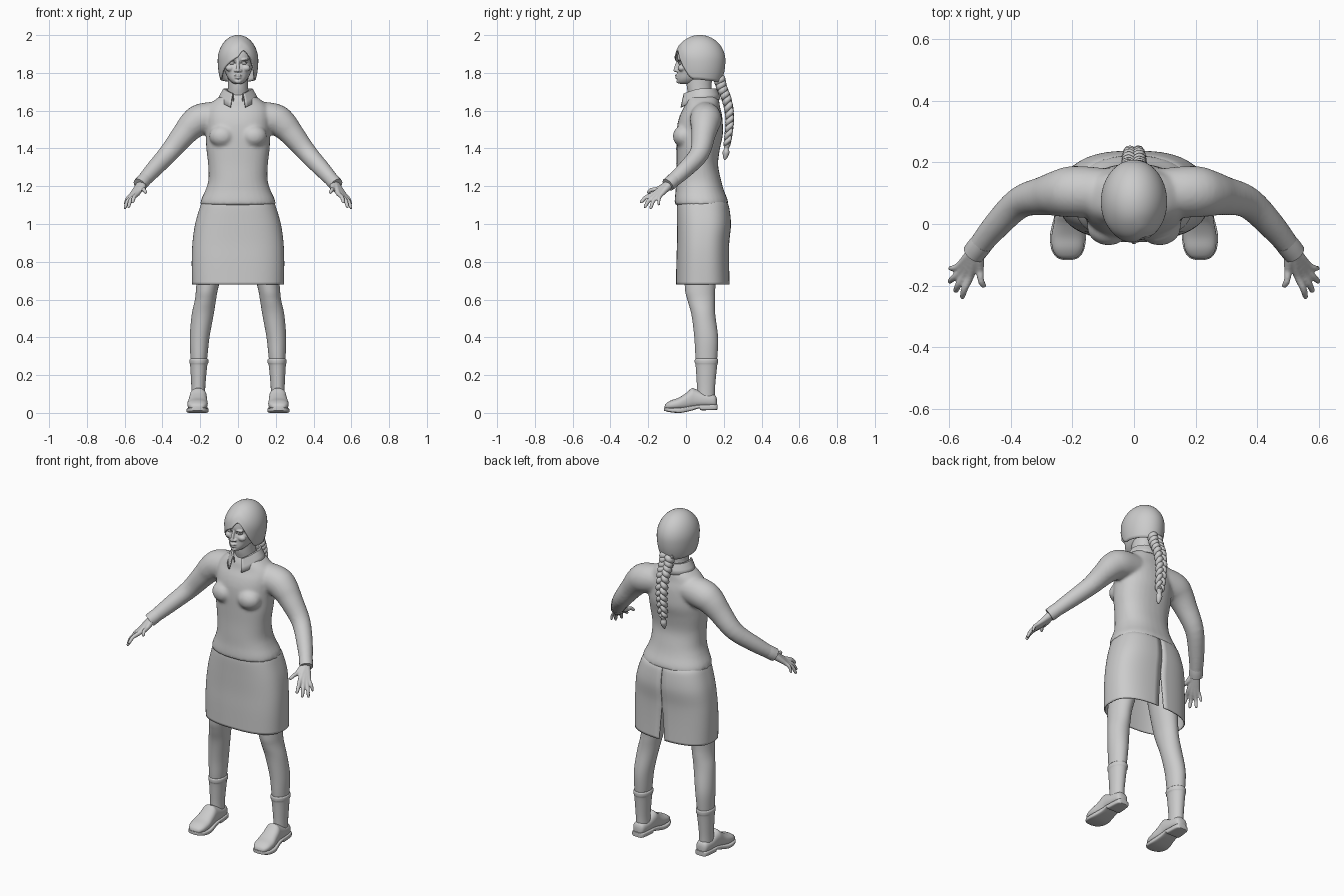
import bpy, bmesh, math
from mathutils import Vector, Matrix

cube = bpy.data.objects.get("Cube")
if cube:
    bpy.data.objects.remove(cube)

grey = bpy.data.materials.new("clay_grey")
grey.use_nodes = True
colour = (0.6, 0.6, 0.6, 1)
grey.diffuse_color = colour
grey.node_tree.nodes["Principled BSDF"].inputs["Base Color"].default_value = colour


# --- helpers ---
def spline(keys, steps=4):
    """Smooth interpolation through tuples of numbers."""
    out, last = [], len(keys) - 1
    for i in range(last):
        a, b, c, d = (Vector(keys[min(max(i + k, 0), last)]) for k in (-1, 0, 1, 2))
        for s in range(steps):
            t = s / steps
            out.append(b + (c - a) * t / 2 + (2 * a - 5 * b + 4 * c - d) * t * t / 2
                       + (3 * b - a - 3 * c + d) * t ** 3 / 2)
    return out + [Vector(keys[-1])]


def spow(v, n):
    return math.copysign(abs(v) ** (2 / n), v)


def oval(n=2.0, count=32, start=0.0, end=math.tau, closed=True):
    span = count if closed else count - 1
    angles = [start + (end - start) * i / span for i in range(count)]
    return [(spow(math.cos(a), n), spow(math.sin(a), n)) for a in angles]


def loft(bm, rings, closed=True, cap=True):
    rows = [[bm.verts.new(p) for p in ring] for ring in rings]
    n = len(rows[0])
    for a, b in zip(rows, rows[1:]):
        for i in range(n if closed else n - 1):
            j = (i + 1) % n
            bm.faces.new((a[i], a[j], b[j], b[i]))
    if closed and cap:
        bm.faces.new(rows[0])
        bm.faces.new(rows[-1])


def upright(bm, keys, n=2.0, count=32):
    """Loft upward from (z, half width, front y, back y)."""
    loft(bm, [[(w * c, (f + b) / 2 + (b - f) / 2 * s, z) for c, s in oval(n, count)]
              for z, w, f, b in spline(keys)])


def column(bm, keys):
    """Loft upward from (z, centre x, centre y, radius x, radius y)."""
    loft(bm, [[(x + rx * c, y + ry * s, z) for c, s in oval()]
              for z, x, y, rx, ry in spline(keys)])


def tube(bm, keys, side=1, count=16):
    """Loft along a path of (x, y, z, radius)."""
    pts = spline(keys)
    rings = []
    for i, p in enumerate(pts):
        d = (pts[min(i + 1, len(pts) - 1)] - pts[max(i - 1, 0)]).to_3d().normalized()
        u = d.cross(Vector((0, 1, 0.3))).normalized()
        v = d.cross(u)
        ring = [p.to_3d() + (u * c + v * s) * p[3] for c, s in oval(2, count)]
        rings.append([(q.x * side, q.y, q.z) for q in ring])
    loft(bm, rings)


def ball(bm, centre, radii):
    m = Matrix.Translation(centre) @ Matrix.Diagonal((*radii, 1))
    bmesh.ops.create_uvsphere(bm, u_segments=24, v_segments=14, radius=1, matrix=m)


def finish(bm, name, voxel=0, smooth=0, mirror=False, thick=0):
    bmesh.ops.recalc_face_normals(bm, faces=bm.faces)
    me = bpy.data.meshes.new(name)
    bm.to_mesh(me)
    bm.free()
    me.materials.append(grey)
    me.shade_smooth()
    me.set_sharp_from_angle(angle=math.radians(45))
    ob = bpy.data.objects.new(name, me)
    bpy.context.collection.objects.link(ob)
    if mirror:
        ob.modifiers.new("mirror", "MIRROR").use_mirror_merge = False
    if voxel:
        m = ob.modifiers.new("blend", "REMESH")
        m.mode, m.voxel_size, m.use_smooth_shade = "VOXEL", voxel, True
    if smooth:
        m = ob.modifiers.new("soften", "SMOOTH")
        m.factor, m.iterations = 0.5, smooth
    if thick:
        m = ob.modifiers.new("thickness", "SOLIDIFY")
        m.thickness, m.offset = thick, 0
    return ob


# --- jacket: torso, sleeves and bust blended together ---
bm = bmesh.new()
upright(bm, [(1.10, .2, -.06, .225), (1.13, .195, -.06, .22), (1.18, .172, -.055, .2),
             (1.235, .157, -.053, .185), (1.315, .158, -.05, .17), (1.4, .168, -.05, .18),
             (1.47, .17, -.05, .195), (1.53, .17, -.045, .195), (1.58, .17, -.03, .19),
             (1.62, .16, -.01, .18), (1.655, .125, 0, .175), (1.685, .08, .015, .165),
             (1.695, .07, .02, .155)], 2.3)
for side in (1, -1):
    tube(bm, [(.08, .1, 1.57, .08), (.19, .105, 1.555, .084), (.24, .1, 1.525, .077),
              (.29, .092, 1.47, .064), (.37, .07, 1.372, .052), (.45, -.008, 1.285, .044),
              (.515, -.088, 1.213, .035)], side, 24)
    ball(bm, (.083 * side, -.01, 1.465), (.07, .06, .06))
jacket = finish(bm, "jacket", voxel=.009, smooth=6)

# --- front placket and cuffs ---
bm = bmesh.new()
loft(bm, [[(x + .012 * (z - 1.1), -.08, z) for x in (-.004, .004)]
          for z in (1.11 + .013 * i for i in range(39))], closed=False)
placket = finish(bm, "placket")
wrap = placket.modifiers.new("lie_on_jacket", "SHRINKWRAP")
wrap.target, wrap.offset = jacket, .002

bm = bmesh.new()
tube(bm, [(.492, -.06, 1.239, .037), (.506, -.077, 1.223, .038), (.521, -.096, 1.207, .037)])
finish(bm, "cuff", mirror=True)

# --- folded collar, open at the front ---
bm = bmesh.new()
arc = oval(2, 41, math.radians(-68), math.radians(248), closed=False)
rows = []
for w, d, z, drop in ((.06, .062, 1.675, .05), (.068, .07, 1.715, .03), (.076, .077, 1.715, .03),
                      (.093, .088, 1.685, .045), (.105, .095, 1.66, .05)):
    rows.append([(w * c, .085 + d * s - .03 * max(0, -s) ** 3, z - drop * max(0, -s) ** 2)
                 for c, s in arc])
loft(bm, rows, closed=False)
finish(bm, "collar", thick=.005)

# --- skirt with a slit at the back ---
bm = bmesh.new()
rows = []
for z, w, f, b in spline([(1.12, .185, -.04, .21), (1.09, .198, -.045, .225), (1.0, .224, -.045, .235),
                          (.9, .238, -.045, .226), (.8, .242, -.048, .225), (.68, .24, -.05, .228)], 6):
    gap = .002 + .032 * max(0, (.87 - z) / .19)
    arc = oval(2.6, 64, math.pi / 2 + gap, math.pi * 2.5 - gap, closed=False)
    rows.append([(w * c, (f + b) / 2 + (b - f) / 2 * s, z) for c, s in arc])
loft(bm, rows, closed=False)
finish(bm, "skirt", thick=.006)

# --- legs and socks ---
bm = bmesh.new()
column(bm, [(.95, .11, .09, .085, .1), (.68, .16, .075, .06, .082), (.6, .172, .08, .056, .073),
            (.52, .187, .092, .058, .063), (.4, .203, .107, .052, .063), (.3, .207, .108, .045, .058),
            (.2, .21, .107, .036, .048), (.08, .21, .105, .034, .045)])
finish(bm, "leg", mirror=True)
bm = bmesh.new()
column(bm, [(.287, .207, .108, .045, .058), (.28, .207, .108, .05, .062), (.262, .207, .108, .049, .061),
            (.25, .208, .108, .045, .057), (.14, .21, .106, .037, .048), (.08, .21, .105, .036, .047)])
finish(bm, "sock", mirror=True)


# --- shoes: upper and heeled sole, lofted from heel to toe ---
def shoe_part(name, keys, n):
    bm = bmesh.new()
    loft(bm, [[(x + w * c, y, (lo + hi) / 2 + (hi - lo) / 2 * s) for c, s in oval(n)]
              for y, x, w, lo, hi in spline(keys)])
    finish(bm, name, mirror=True)


shoe_part("shoe_upper", [(.163, .21, .018, .035, .075), (.15, .21, .035, .03, .097), (.1, .21, .043, .03, .105),
                         (.05, .21, .045, .025, .126), (.03, .211, .046, .02, .13), (0, .212, .049, .015, .105),
                         (-.04, .214, .054, .015, .08), (-.08, .215, .05, .015, .066),
                         (-.105, .215, .035, .018, .05), (-.113, .215, .015, .02, .036)], 2.4)
shoe_part("shoe_sole", [(.168, .21, .018, .018, .045), (.155, .21, .038, .016, .045), (.08, .21, .045, .014, .043),
                        (.07, .21, .045, .024, .043), (.03, .211, .047, .012, .038), (-.03, .214, .058, 0, .027),
                        (-.08, .215, .054, .003, .027), (-.108, .215, .037, .009, .029),
                        (-.117, .215, .014, .012, .03)], 5)

# --- hands: five finger tubes fused at the palm ---
bm = bmesh.new()
wrist = (.508, -.08, 1.217, .024)
for knuckle, tip, r in (((.532, -.17, 1.16), (.56, -.243, 1.113), .011),
                        ((.549, -.163, 1.15), (.582, -.222, 1.087), .011),
                        ((.561, -.15, 1.147), (.602, -.19, 1.08), .0105),
                        ((.567, -.134, 1.152), (.6, -.145, 1.1), .0095),
                        ((.5, -.15, 1.185), (.487, -.207, 1.165), .011)):
    a, b = Vector(knuckle), Vector(tip)
    mid = (a + b) / 2 + Vector((.004, -.004, .006))
    tube(bm, [wrist, (*((Vector(wrist[:3]) + a) / 2), .018), (*a, r + .002), (*mid, r),
              (*(a.lerp(b, .9)), r * .8), (*b, r * .4)])
finish(bm, "hand", voxel=.0045, smooth=3, mirror=True)

# --- neck ---
bm = bmesh.new()
upright(bm, [(1.6, .07, .01, .14), (1.67, .06, .015, .14), (1.72, .054, .005, .135), (1.8, .055, 0, .14)])
finish(bm, "neck")

# --- face ---
bm = bmesh.new()
upright(bm, [(1.742, .02, -.032, .04), (1.75, .034, -.043, .06), (1.77, .052, -.047, .1),
             (1.8, .067, -.045, .15), (1.83, .077, -.043, .17), (1.853, .079, -.036, .175),
             (1.88, .08, -.046, .18), (1.93, .078, -.035, .17), (1.97, .05, 0, .13)], 2.3)
tube(bm, [(0, -.03, 1.875, .009), (0, -.046, 1.85, .008), (0, -.056, 1.82, .009), (0, -.05, 1.808, .009)])
ball(bm, (0, -.055, 1.813), (.011, .012, .01))
ball(bm, (0, -.049, 1.787), (.021, .011, .006))
ball(bm, (0, -.047, 1.775), (.018, .011, .006))
ball(bm, (0, -.041, 1.755), (.018, .01, .011))
for side in (1, -1):
    ball(bm, (.013 * side, -.047, 1.812), (.009, .011, .008))
    ball(bm, (.034 * side, -.036, 1.87), (.025, .012, .006))
    ball(bm, (.042 * side, -.023, 1.825), (.024, .02, .018))
finish(bm, "face", voxel=.004, smooth=3)
bm = bmesh.new()
ball(bm, (.032, -.029, 1.852), (.016, .011, .008))
finish(bm, "eye", mirror=True)
bm = bmesh.new()
tube(bm, [(.014, -.036, 1.851, .002), (.023, -.041, 1.859, .003), (.034, -.041, 1.861, .003),
          (.048, -.03, 1.853, .002)], count=8)
finish(bm, "eyelid", mirror=True)

# --- hair: cap that runs from the crown to a swept hairline ---
bm = bmesh.new()
hairline = spline([(-90, 1.885), (-74, 1.918), (-58, 1.895), (-38, 1.82), (-22, 1.772), (0, 1.765),
                   (50, 1.755), (90, 1.75), (130, 1.755), (180, 1.765), (202, 1.772), (222, 1.815),
                   (245, 1.855), (270, 1.885)], 6)
rows = []
for k in range(25):
    row = []
    for deg, low in hairline[:-1]:
        a = math.radians(deg)
        drop = (low - 1.865) / (.135 if low > 1.865 else .2)
        phi = .02 + (math.acos(drop) - .02) * k / 24
        lift = math.cos(phi) * (.132 if phi < math.pi / 2 else .2)
        r = math.sin(phi) + .012 * math.sin(phi) * math.sin(k * .5) * max(0, -math.sin(a))
        row.append((.104 * r * math.cos(a), .073 + .132 * r * math.sin(a), 1.865 + lift))
    rows.append(row)
loft(bm, rows, cap=False)
bm.faces.new([v for v in list(bm.verts)[:len(rows[0])]])
finish(bm, "hair", thick=.007)

# --- braid: three woven strands, a tie and a loose tail ---
bm = bmesh.new()
spine = spline([(1.775, .175), (1.72, .19), (1.66, .215), (1.58, .23), (1.5, .228), (1.42, .217)], 16)
for k in range(3):
    path = []
    for i, (z, y) in enumerate(spine):
        w = i * .3 + k * math.tau / 3
        t = 1 - .4 * i / len(spine)
        path.append((.027 * t * math.sin(w), y + .013 * t * math.sin(2 * w), z, .02 * t))
    tube(bm, path[::2], count=10)
finish(bm, "braid")
bm = bmesh.new()
tube(bm, [(0, .217, 1.43, .014), (0, .216, 1.415, .017), (0, .214, 1.4, .012), (0, .212, 1.38, .018),
          (0, .208, 1.355, .012), (0, .204, 1.338, .003)])
finish(bm, "braid_tail")
